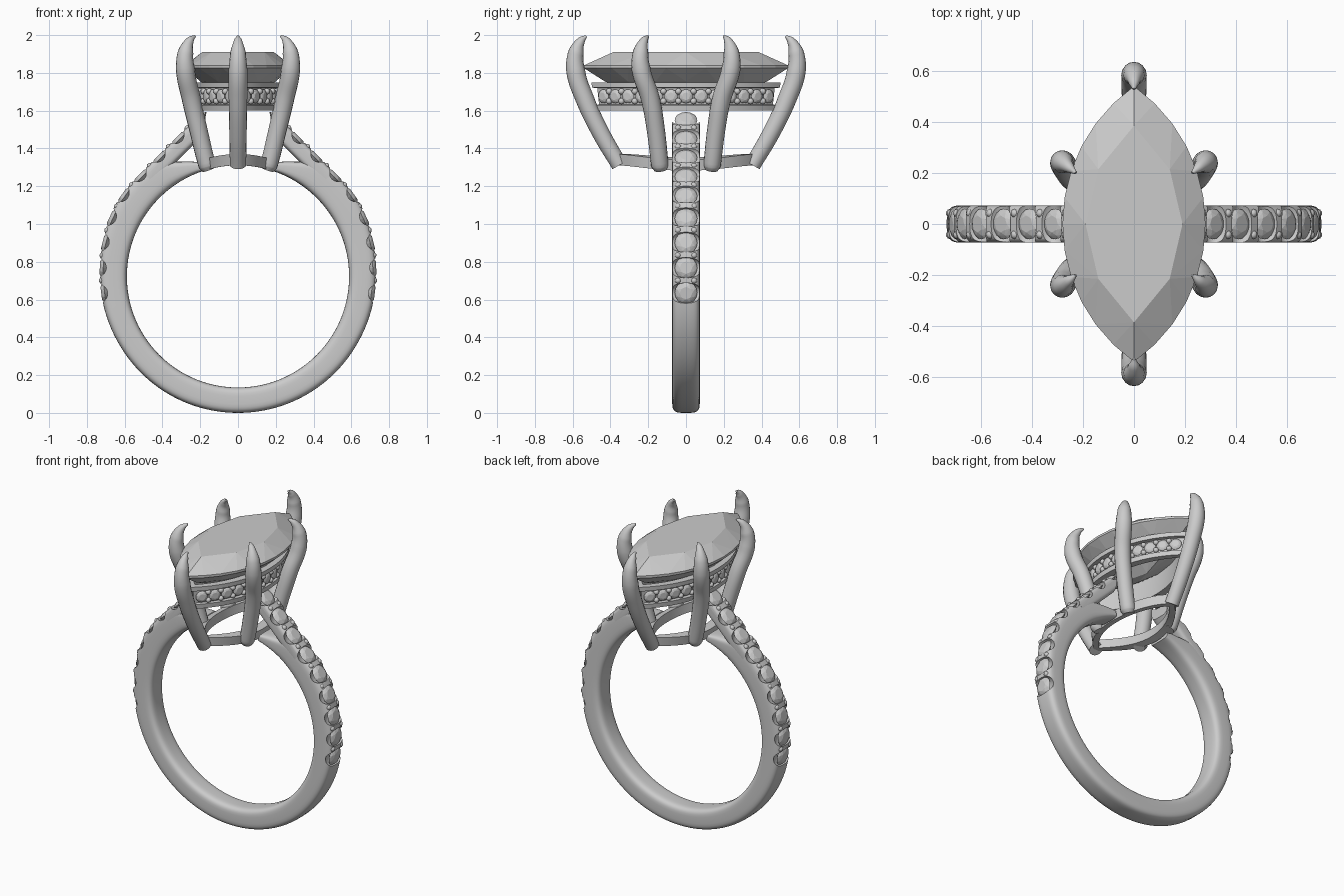
import bpy, bmesh, math
from mathutils import Vector, Matrix

if "Cube" in bpy.data.objects:
    bpy.data.objects.remove(bpy.data.objects["Cube"])

metal = bpy.data.materials.new("satin grey")
metal.use_nodes = True
grey = (0.6, 0.6, 0.6, 1)
metal.diffuse_color = grey
metal.node_tree.nodes["Principled BSDF"].inputs["Base Color"].default_value = grey

CZ, INNER, HALF_W = 0.7225, 0.588, 0.073   # finger centre, finger radius, band half width


def activate(ob):
    bpy.ops.object.select_all(action='DESELECT')
    ob.select_set(True)
    bpy.context.view_layer.objects.active = ob


def finish(name, bm, smooth=True):
    bmesh.ops.recalc_face_normals(bm, faces=bm.faces)
    me = bpy.data.meshes.new(name)
    bm.to_mesh(me)
    bm.free()
    me.materials.append(metal)
    ob = bpy.data.objects.new(name, me)
    bpy.context.collection.objects.link(ob)
    if smooth:
        activate(ob)
        bpy.ops.object.shade_smooth_by_angle(angle=math.radians(40))
    return ob


def bridge(bm, rings, closed):
    """Skin equal rings of points; cap the ends when open."""
    vs = [[bm.verts.new(p) for p in r] for r in rings]
    n = len(vs[0])
    for k in range(len(vs) if closed else len(vs) - 1):
        a, b = vs[k], vs[(k + 1) % len(vs)]
        for i in range(n):
            j = (i + 1) % n
            bm.faces.new((a[i], a[j], b[j], b[i]))
    if not closed:
        bm.faces.new(vs[0])
        bm.faces.new(vs[-1])


def soft_section(inner, outer):
    """Rounded rectangle between an inner and an outer (x, z) point."""
    root = lambda v: math.copysign(math.sqrt(abs(v)), v)
    ring = []
    for i in range(32):
        t = math.tau * (i + 0.5) / 32
        p = Vector(inner).lerp(Vector(outer), 0.5 + 0.5 * root(math.cos(t)))
        ring.append((p.x, HALF_W * root(math.sin(t)), p.y))
    return ring


def polar(r, deg):
    a = math.radians(deg)
    return Vector((r * math.sin(a), CZ + r * math.cos(a)))


def outer_radius(deg):
    keys = [(19, .64), (28, .687), (36, .748), (45, .751), (60, .753), (75, .74),
            (90, .731), (120, .725), (180, CZ)]
    for (a, ra), (b, rb) in zip(keys, keys[1:]):
        if deg <= b:
            return ra + (rb - ra) * (deg - a) / (b - a)
    return CZ


def marquise(a, b, n):
    """Closed pointed oval, a = half length on y, b = half width on x."""
    R = (a * a + b * b) / (2 * b)
    m = math.asin(a / R)
    half = [(R * math.cos(t) - R + b, R * math.sin(t))
            for t in (-m + 2 * m * i / n for i in range(n))]
    return half + [(-x, -y) for x, y in half]


# --- shank: open band plus two straight shoulders, with scalloped stone seats
seats = []
for k in range(5):
    d = 97 - 10.6 * k
    seats.append((polar(outer_radius(d), d), polar(1, d) - Vector((0, CZ))))
for k in range(4):
    seats.append((Vector((0.522 - 0.1 * k, 1.263 + 0.1 * k)), Vector((1, 1)).normalized()))


def placed(p, n, side):
    n3 = Vector((side * n.x, 0, n.y))
    y = Vector((0, 1, 0))
    rot = Matrix((y.cross(n3), y, n3)).transposed().to_4x4()
    return Matrix.Translation((side * p.x, 0, p.y)) @ rot


bm = bmesh.new()
for side in (1, -1):
    for p, n in seats:
        bmesh.ops.create_uvsphere(bm, u_segments=20, v_segments=12, radius=1,
                                  matrix=placed(p, n, side) @ Matrix.Diagonal((.055, .1, .05, 1)))
cutter = finish("seat_cutter", bm)
cutter.hide_render = True

shank = []
bm = bmesh.new()
bridge(bm, [soft_section(polar(INNER, math.copysign(abs(d), d)),
                         polar(outer_radius(abs(d)), d) if d >= 0 else
                         polar(outer_radius(-d), d))
            for d in [19 + 322 * i / 120 - 360 * (19 + 322 * i / 120 > 180) for i in range(121)]], False)
shank.append(finish("band", bm))
for side, label in ((1, "left"), (-1, "right")):
    bm = bmesh.new()
    bridge(bm, [soft_section((side * a, 1.655 - a), (side * b, 1.785 - b))
                for a, b in ((.44, .51), (.32, .4), (.2, .195))], False)
    shank.append(finish(label + "_shoulder", bm))
for ob in shank:
    activate(ob)
    mod = ob.modifiers.new("seats", 'BOOLEAN')
    mod.operation, mod.object, mod.solver = 'DIFFERENCE', cutter, 'EXACT'
    bpy.ops.object.modifier_apply(modifier="seats")
    bpy.ops.object.shade_smooth_by_angle(angle=math.radians(40))
bpy.data.objects.remove(cutter)


# --- small round stones and beads
def brilliant(bm, r, mat):
    pts = [(0, 0, -0.7 * r)]
    for rad, z, n, turn in ((.55, .3, 8, 0), (.82, .18, 8, .5), (1, 0, 16, 0)):
        for i in range(n):
            t = math.tau * (i + turn) / n
            pts.append((r * rad * math.cos(t), r * rad * math.sin(t), r * z))
    vs = [bm.verts.new(mat @ Vector(p)) for p in pts]
    bmesh.ops.convex_hull(bm, input=vs)


def bead(bm, r, loc):
    bmesh.ops.create_icosphere(bm, subdivisions=2, radius=r, matrix=Matrix.Translation(loc))


bm, beads = bmesh.new(), bmesh.new()
for side in (1, -1):
    for i, (p, n) in enumerate(seats):
        brilliant(bm, .06, placed(p - n * .018, n, side))
        if i:
            mid = (p + seats[i - 1][0]) / 2 - n * .008
            for y in (-.042, .042):
                bead(beads, .017, (side * mid.x, y, mid.y))
finish("shank_stones", bm, False)
finish("shank_beads", beads)


# --- gallery under the centre stone: two rails around a recessed wall
def loft(name, a, b, section, lift=lambda x: 0):
    bm = bmesh.new()
    loops = [[(x, y, z + lift(x)) for x, y in marquise(a + d, b + d, 28)] for d, z in section]
    bridge(bm, loops, True)
    return finish(name, bm)


loft("gallery", .5, .235, [(0, 1.75), (-.002, 1.722), (-.03, 1.72), (-.04, 1.632), (-.014, 1.63),
                           (-.018, 1.6), (-.065, 1.6), (-.05, 1.75)])
loft("base_ring", .37, .18, [(0, 0), (.008, .06), (-.04, .06), (-.045, 0)],
     lambda x: CZ + math.sqrt(INNER ** 2 - x * x))

bm, beads = bmesh.new(), bmesh.new()
A, B, STEP = .478, .212, .08
R = (A * A + B * B) / (2 * B)
for side in (1, -1):
    for k in range(-12, 13):
        t = k * STEP / 2 / R
        n = Vector((side * math.cos(t), math.sin(t), 0))
        p = n * R - Vector((side * (R - B), 0, -1.676))
        if k % 2 == 0:
            brilliant(bm, .037, Matrix.Translation(p) @ n.to_track_quat('Z', 'Y').to_matrix().to_4x4())
        else:
            for z in (-.026, .026):
                bead(beads, .017, p + Vector((0, 0, z)))
finish("gallery_stones", bm, False)
finish("gallery_beads", beads)

# --- marquise centre stone
bm = bmesh.new()
for a, b, z, n in ((.385, .19, 1.91, 4), (.54, .28, 1.84, 12), (.54, .28, 1.825, 12),
                   (.43, .2, 1.755, 6), (.12, .03, 1.63, 2)):
    for x, y in marquise(a, b, n):
        bm.verts.new((x, y, z))
bmesh.ops.convex_hull(bm, input=bm.verts[:])
finish("centre_stone", bm, False)


# --- claw prongs
def prong(name, pts):
    cu = bpy.data.curves.new(name, 'CURVE')
    cu.dimensions = '3D'
    cu.bevel_depth, cu.bevel_resolution = 1, 6
    cu.resolution_u, cu.use_fill_caps = 8, True
    sp = cu.splines.new('BEZIER')
    sp.bezier_points.add(len(pts) - 1)
    for bp, (x, y, z, r) in zip(sp.bezier_points, pts):
        bp.co, bp.radius = (x, y, z), r
        bp.handle_left_type = bp.handle_right_type = 'AUTO'
    cu.materials.append(metal)
    ob = bpy.data.objects.new(name, cu)
    bpy.context.collection.objects.link(ob)
    activate(ob)
    bpy.ops.object.convert(target='MESH')
    bpy.ops.object.shade_smooth_by_angle(angle=math.radians(45))


for sy, end in ((-1, "front"), (1, "back")):
    prong(end + "_prong", [(0, sy * y, z, r) for y, z, r in (
        (.352, 1.312, .043), (.45, 1.48, .046), (.535, 1.66, .049), (.584, 1.81, .05),
        (.582, 1.91, .041), (.555, 1.97, .022), (.528, 1.995, .006))])
    for sx, hand in ((1, "left"), (-1, "right")):
        prong(f"{end}_{hand}_prong", [(sx * x, sy * y, z, r) for x, y, z, r in (
            (.155, .135, 1.288, .035), (.163, .138, 1.31, .046), (.21, .16, 1.5, .048),
            (.247, .188, 1.66, .05), (.279, .238, 1.82, .05), (.277, .24, 1.91, .041),
            (.255, .222, 1.97, .022), (.228, .2, 1.995, .006))])
